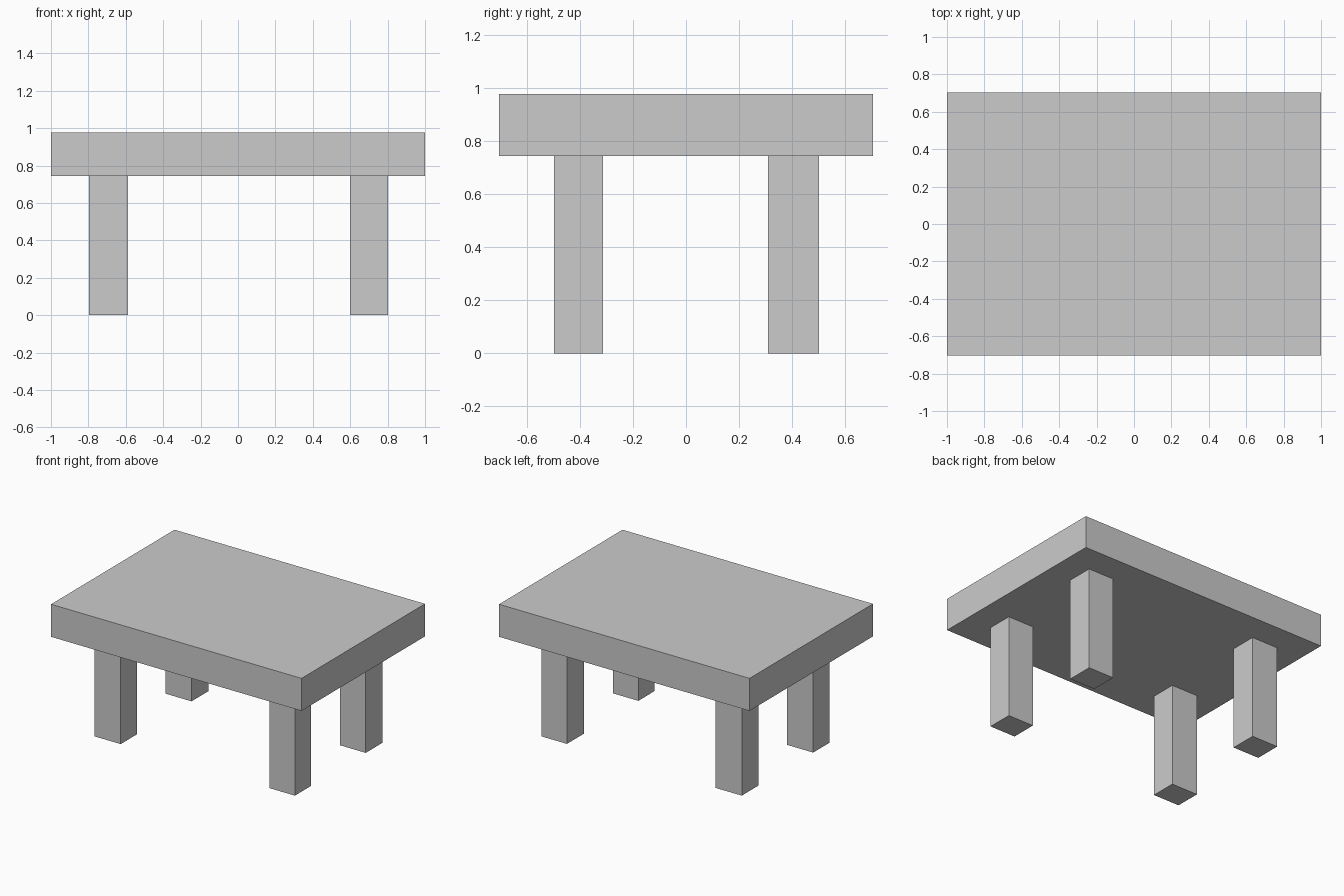
import bpy

if "Cube" in bpy.data.objects:
    bpy.data.objects.remove(bpy.data.objects["Cube"])


def box(name, x, y, z):
    """Add a box spanning the given (min, max) ranges."""
    spans = (x, y, z)
    bpy.ops.mesh.primitive_cube_add(size=1, location=[(a + b) / 2 for a, b in spans])
    obj = bpy.context.object
    obj.name = name
    obj.scale = [b - a for a, b in spans]
    bpy.ops.object.transform_apply(location=False, rotation=False, scale=True)
    return obj


TOP_BOTTOM, TOP_HEIGHT = 0.743, 0.978

# Thick table top
box("table_top", (-1, 1), (-0.704, 0.704), (TOP_BOTTOM, TOP_HEIGHT))

# Four square legs, inset from the edges
sides = {"left": (-0.797, -0.588), "right": (0.599, 0.803)}
ends = {"front": (-0.498, -0.312), "back": (0.31, 0.502)}
for end, y in ends.items():
    for side, x in sides.items():
        box(f"{end}_{side}_leg", x, y, (0, TOP_BOTTOM))
